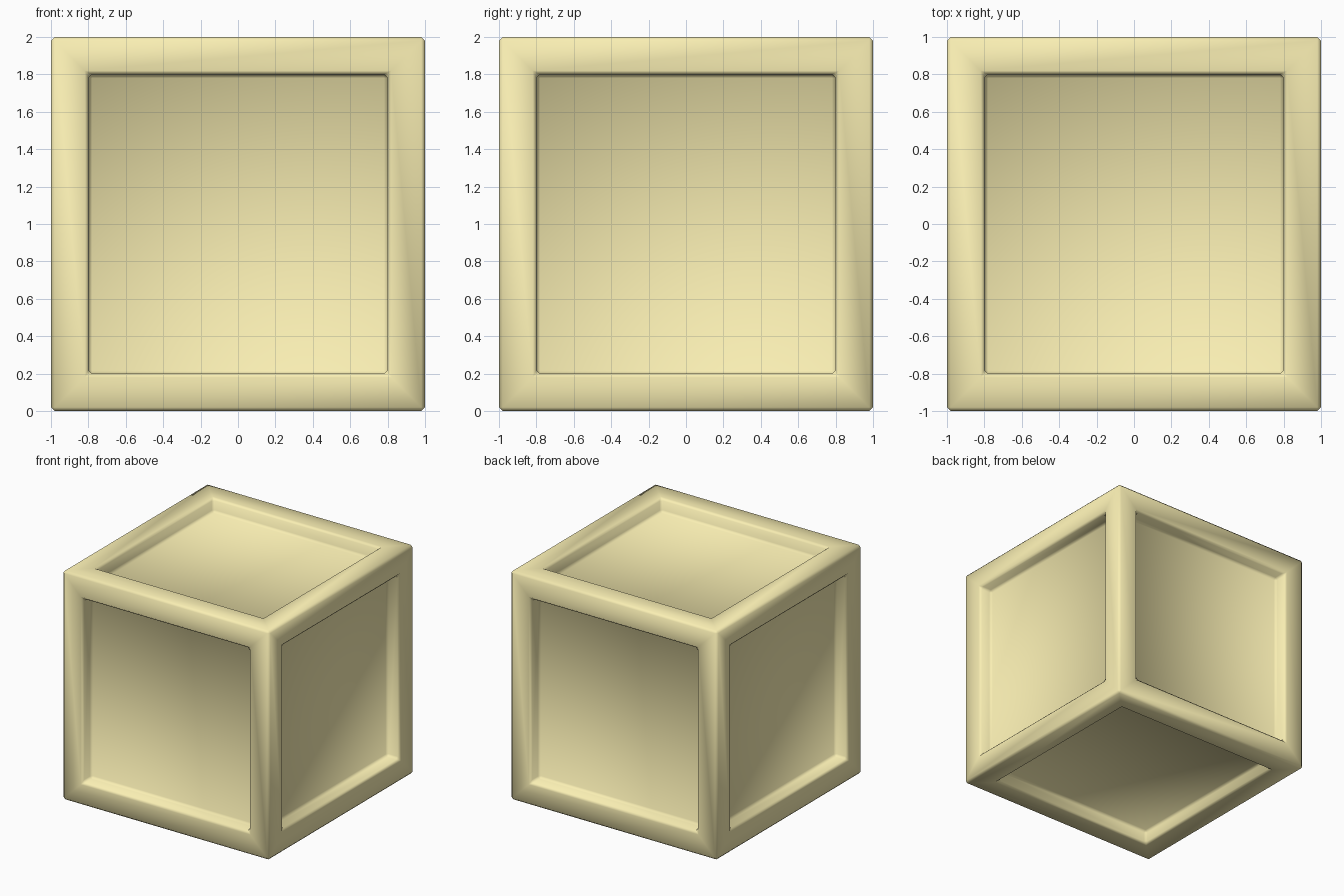
import bpy, bmesh

if "Cube" in bpy.data.objects:
    bpy.data.objects.remove(bpy.data.objects["Cube"])

FRAME, DEPTH, BEVEL = 0.2, 0.12, 0.02

# Cube standing on the ground
bm = bmesh.new()
bmesh.ops.create_cube(bm, size=2.0)
bmesh.ops.translate(bm, verts=bm.verts, vec=(0, 0, 1))

# Sunken panel in every side: inset for the frame, then a straight-walled recess
panels = list(bm.faces)
bmesh.ops.inset_individual(bm, faces=panels, thickness=FRAME, use_even_offset=True)
for face in panels:
    normal = face.normal.copy()
    new = bmesh.ops.extrude_discrete_faces(bm, faces=[face])["faces"][0]
    bmesh.ops.translate(bm, verts=new.verts, vec=-normal * DEPTH)

# Small chamfer on all sharp edges
sharp = [e for e in bm.edges if e.calc_face_angle(0) > 0.5]
bmesh.ops.bevel(bm, geom=sharp, offset=BEVEL, segments=1, profile=0.5,
                affect='EDGES', clamp_overlap=True)
bmesh.ops.recalc_face_normals(bm, faces=bm.faces)

mesh = bpy.data.meshes.new("crate")
bm.to_mesh(mesh)
bm.free()
mesh.shade_smooth()
crate = bpy.data.objects.new("crate", mesh)
bpy.context.collection.objects.link(crate)

# Pale yellow paint
paint = bpy.data.materials.new("pale_yellow")
paint.diffuse_color = (0.95, 0.86, 0.45, 1)
paint.use_nodes = True
paint.node_tree.nodes["Principled BSDF"].inputs["Base Color"].default_value = paint.diffuse_color
mesh.materials.append(paint)
